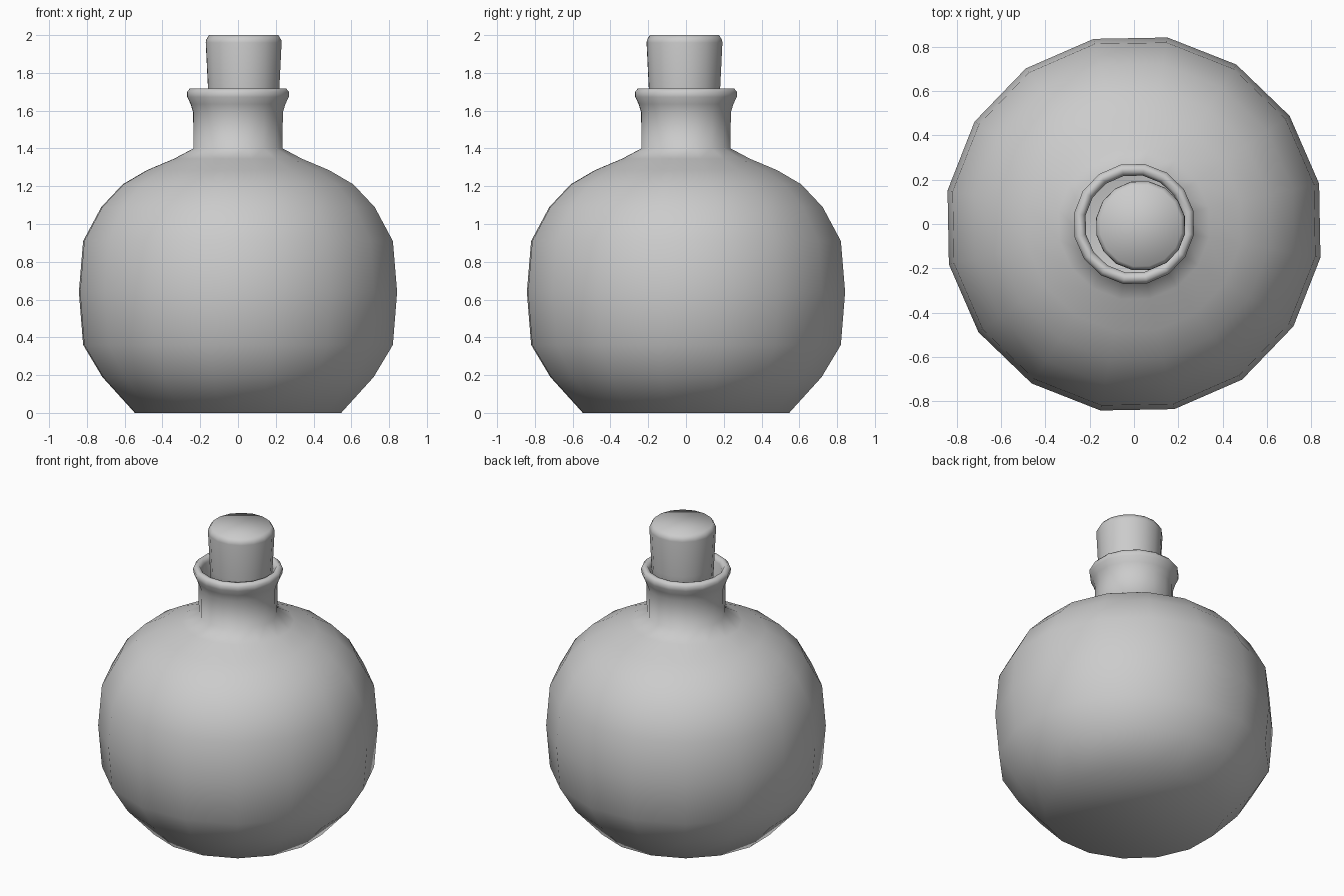
import bpy, bmesh, math

if "Cube" in bpy.data.objects:
    bpy.data.objects.remove(bpy.data.objects["Cube"])

SIDES = 16
TURN = math.radians(12.3)


def lathe(name, profile, centre=(0, 0), cap_start=True, cap_end=False):
    """Revolve (radius, z) points around a vertical axis."""
    bm = bmesh.new()
    rings = []
    for r, z in profile:
        rings.append([bm.verts.new((centre[0] + r * math.cos(TURN + i * math.tau / SIDES),
                                    centre[1] + r * math.sin(TURN + i * math.tau / SIDES), z))
                      for i in range(SIDES)])
    for a, b in zip(rings, rings[1:]):
        for i in range(SIDES):
            j = (i + 1) % SIDES
            bm.faces.new((a[i], a[j], b[j], b[i]))
    if cap_start:
        bm.faces.new(rings[0][::-1])
    if cap_end:
        bm.faces.new(rings[-1])
    for f in bm.faces:
        f.smooth = True
    mesh = bpy.data.meshes.new(name)
    bm.to_mesh(mesh)
    bm.free()
    obj = bpy.data.objects.new(name, mesh)
    bpy.context.collection.objects.link(obj)
    return obj


# Round flask: flat base, bulging body, neck, rolled lip and open inner neck
lathe("flask", [
    (0.555, 0), (0.73, 0.19), (0.833, 0.36), (0.856, 0.64), (0.833, 0.91),
    (0.735, 1.09), (0.62, 1.21), (0.49, 1.285), (0.345, 1.345), (0.24, 1.40),
    (0.241, 1.59), (0.255, 1.635), (0.273, 1.672), (0.275, 1.70), (0.258, 1.718),
    (0.235, 1.715), (0.222, 1.69), (0.222, 1.41)])

# Tapered cork, sitting slightly off centre
lathe("cork", [
    (0.175, 1.42), (0.192, 1.72), (0.204, 1.96), (0.202, 1.975), (0.186, 2.0)],
    centre=(0.03, -0.008), cap_end=True)
